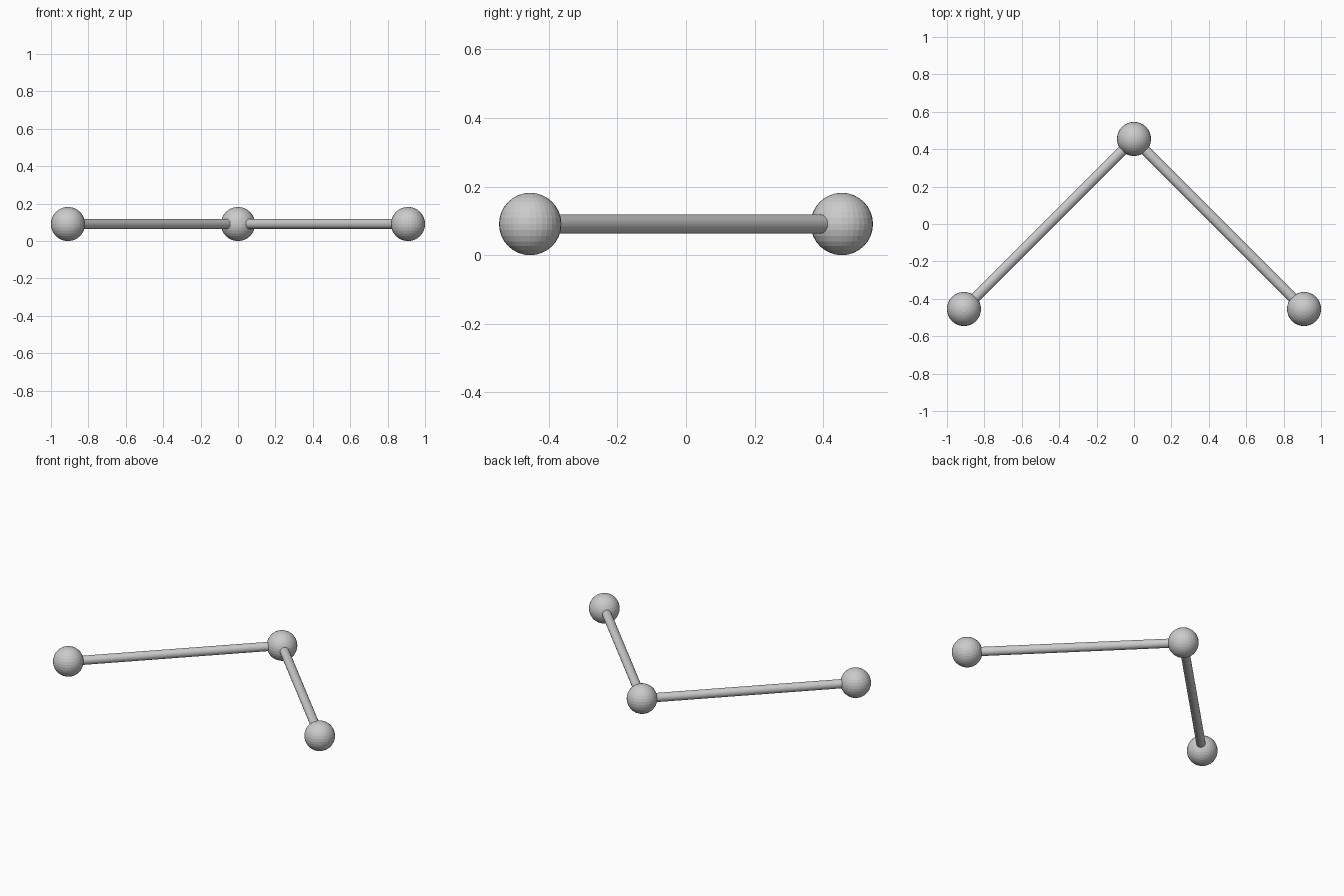
import bpy
from mathutils import Vector

if "Cube" in bpy.data.objects:
    bpy.data.objects.remove(bpy.data.objects["Cube"])

BALL_R, ROD_R = 0.091, 0.0273
CENTRE = Vector((0, 0.4545, BALL_R))
ENDS = {"left": Vector((-0.909, -0.4545, BALL_R)),
        "right": Vector((0.909, -0.4545, BALL_R))}


def ball(name, pos):
    bpy.ops.mesh.primitive_uv_sphere_add(segments=32, ring_count=16,
                                         radius=BALL_R, location=pos)
    bpy.context.object.name = name


def rod(name, a, b):
    d = b - a
    bpy.ops.mesh.primitive_cylinder_add(vertices=32, radius=ROD_R,
                                        depth=d.length, location=(a + b) / 2)
    ob = bpy.context.object
    ob.name = name
    ob.rotation_euler = d.to_track_quat('Z', 'Y').to_euler()


# Middle ball, then an end ball and connecting rod on each side
ball("centre_ball", CENTRE)
for side, pos in ENDS.items():
    ball(side + "_ball", pos)
    rod(side + "_rod", CENTRE, pos)
